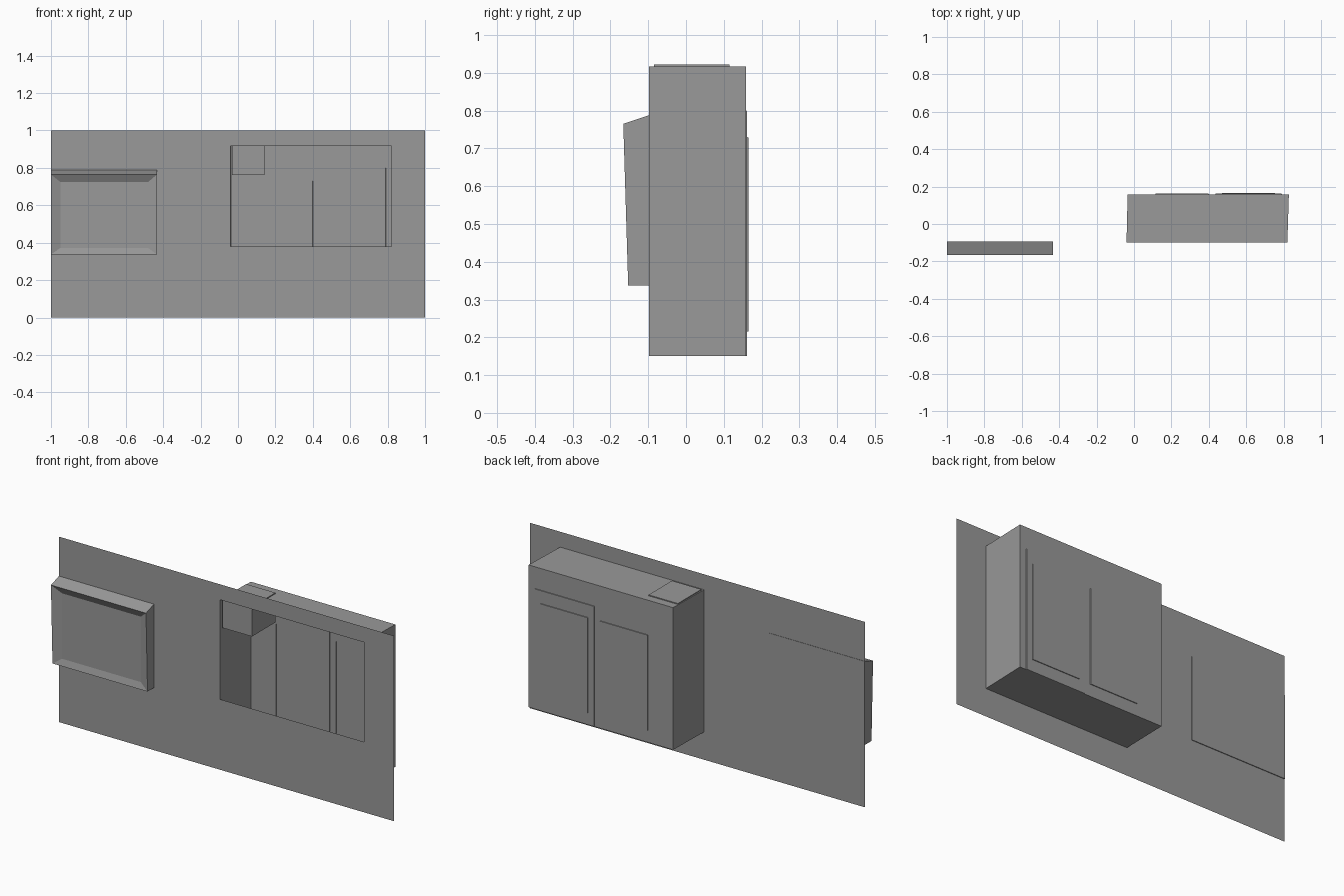
import bpy, bmesh

cube = bpy.data.objects.get("Cube")
if cube:
    bpy.data.objects.remove(cube, do_unlink=True)

grey = bpy.data.materials.new("plain_grey")
grey.use_nodes = True
COLOUR = (0.32, 0.32, 0.32, 1)
grey.diffuse_color = COLOUR
for node in grey.node_tree.nodes:
    if node.type == 'BSDF_PRINCIPLED':
        node.inputs["Base Color"].default_value = COLOUR

WALL_Y, BACK_Y = -0.098, 0.159


def finish(name, bm):
    mesh = bpy.data.meshes.new(name)
    bm.to_mesh(mesh)
    bm.free()
    mesh.materials.append(grey)
    obj = bpy.data.objects.new(name, mesh)
    bpy.context.collection.objects.link(obj)
    return obj


def sheet(bm, xs, zs, y, skip=()):
    """Upright sheet of cells facing +y, leaving out the skipped cells."""
    v = [[bm.verts.new((x, y, z)) for z in zs] for x in xs]
    for i in range(len(xs) - 1):
        for j in range(len(zs) - 1):
            if (i, j) not in skip:
                bm.faces.new((v[i][j], v[i][j + 1], v[i + 1][j + 1], v[i + 1][j]))


def rect(bm, x0, x1, z0, z1, y0, y1=None):
    """Loop of four corners; y0 at the bottom, y1 at the top."""
    y1 = y0 if y1 is None else y1
    return [bm.verts.new(p) for p in
            ((x0, y0, z0), (x1, y0, z0), (x1, y1, z1), (x0, y1, z1))]


def bridge(bm, a, b):
    for i in range(4):
        k = (i + 1) % 4
        bm.faces.new((a[i], a[k], b[k], b[i]))


# Wall with the recess opening
bm = bmesh.new()
sheet(bm, (-1, -0.04, 0.82, 1), (0, 0.38, 0.917, 1), WALL_Y, skip={(1, 1)})
finish("wall", bm)

# Recess sides, floor and ceiling
bm = bmesh.new()
bridge(bm, rect(bm, -0.04, 0.82, 0.15, 0.917, WALL_Y),
       rect(bm, -0.034, 0.828, 0.15, 0.917, BACK_Y))
bmesh.ops.reverse_faces(bm, faces=bm.faces[:])
bmesh.ops.recalc_face_normals(bm, faces=bm.faces[:])
finish("recess_shell", bm)

# Recess back with two shallow stepped doors
bm = bmesh.new()
sheet(bm, (-0.034, 0.08, 0.115, 0.4, 0.435, 0.47, 0.755, 0.79, 0.828),
      (0.15, 0.215, 0.73, 0.8, 0.917), BACK_Y)


def raise_area(x0, x1, z0, z1):
    faces = []
    for f in bm.faces:
        c = f.calc_center_median()
        if x0 < c.x < x1 and z0 < c.z < z1:
            faces.append(f)
    bmesh.ops.inset_region(bm, faces=faces, use_boundary=True,
                           use_even_offset=True, thickness=0.001, depth=0.003)


for x0, x1 in ((0.08, 0.435), (0.435, 0.79)):
    raise_area(x0, x1, 0.15, 0.8)
for x0, x1 in ((0.115, 0.4), (0.47, 0.755)):
    raise_area(x0, x1, 0.215, 0.73)
finish("recess_back_doors", bm)

# Small block in the upper corner of the recess
bm = bmesh.new()
front = rect(bm, -0.032, 0.143, 0.762, 0.922, -0.085)
back = rect(bm, -0.032, 0.143, 0.762, 0.922, 0.115)
bridge(bm, front, back)
bm.faces.new(front)
bm.faces.new(back)
bmesh.ops.recalc_face_normals(bm, faces=bm.faces[:])
finish("corner_block", bm)

# Screen: tapered casing whose front slopes in to a sunken panel
bm = bmesh.new()
back = rect(bm, -1, -0.433, 0.337, 0.789, WALL_Y + 0.004)
front = rect(bm, -1, -0.433, 0.337, 0.765, -0.153, -0.166)
panel = rect(bm, -0.95, -0.48, 0.372, 0.725, -0.143)
bridge(bm, back, front)
bridge(bm, front, panel)
bm.faces.new(panel)
bm.faces.new(back)
bmesh.ops.recalc_face_normals(bm, faces=bm.faces[:])
finish("wall_screen", bm)
